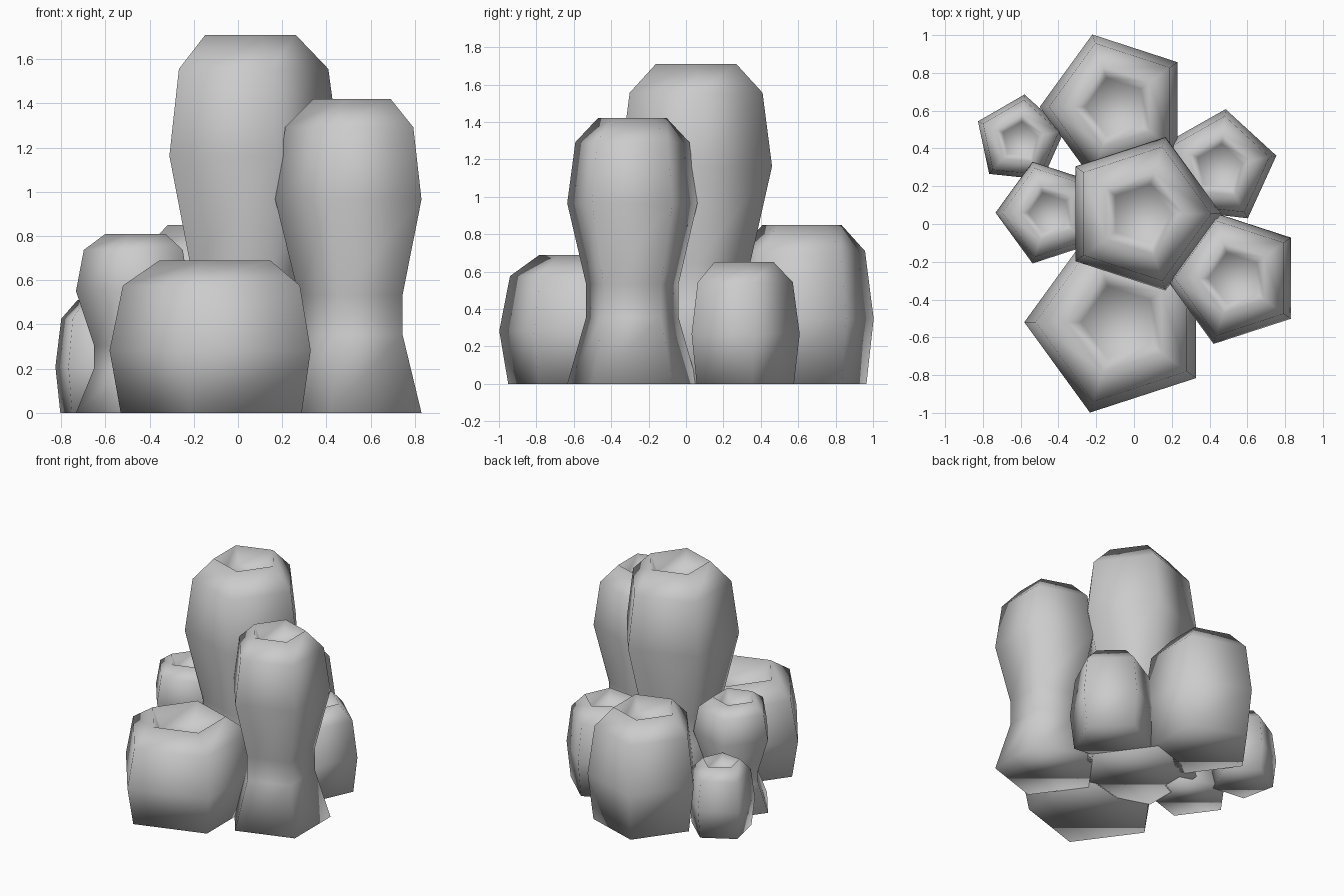
import bpy
import bmesh
from math import cos, sin, radians, tau

cube = bpy.data.objects.get("Cube")
if cube:
    bpy.data.objects.remove(cube, do_unlink=True)

grey = bpy.data.materials.new("stone grey")
grey.use_nodes = True
colour = (0.6, 0.6, 0.6, 1)
grey.diffuse_color = colour
grey.node_tree.nodes["Principled BSDF"].inputs["Base Color"].default_value = colour

SIDES = 5
# Outer profiles: (radius fraction, height fraction)
BARREL = [(0.9, 0), (1, 0.41), (0.88, 0.835), (0.55, 1)]
WAISTED = [(1, 0), (0.71, 0.25), (0.71, 0.375), (1, 0.68), (0.875, 0.91), (0.53, 1)]


def tube(name, x, y, radius, height, angle, profile):
    """Five-sided closed tube with a sunken mouth."""
    rings = [(r * radius, z * height) for r, z in profile]
    # Sunken floor of the mouth
    rings.append((rings[-1][0] * 0.73, height - 0.28 * radius))
    bm = bmesh.new()
    loops = []
    for r, z in rings:
        turns = [radians(angle) + tau * i / SIDES for i in range(SIDES)]
        loops.append([bm.verts.new((r * cos(a), r * sin(a), z)) for a in turns])
    for low, high in zip(loops, loops[1:]):
        for i in range(SIDES):
            j = (i + 1) % SIDES
            bm.faces.new((low[i], low[j], high[j], high[i]))
    bm.faces.new(loops[0][::-1])
    bm.faces.new(loops[-1])
    for face in bm.faces:
        face.smooth = True
    mesh = bpy.data.meshes.new(name)
    bm.to_mesh(mesh)
    bm.free()
    mesh.materials.append(grey)
    obj = bpy.data.objects.new(name, mesh)
    obj.location = (x, y, 0)
    bpy.context.collection.objects.link(obj)


# Tall waisted tubes
tube("center_tube", 0.035, 0.054, 0.427, 1.71, 0, WAISTED)
tube("left_front_tube", 0.534, -0.287, 0.366, 1.42, 180, WAISTED)
tube("right_tube", -0.45, 0.06, 0.283, 0.81, 180, WAISTED)

# Short barrel tubes
tube("front_tube", -0.078, -0.52, 0.503, 0.69, 180, BARREL)
tube("back_tube", -0.096, 0.62, 0.403, 0.85, 180, BARREL)
tube("left_back_tube", 0.45, 0.30, 0.31, 0.65, 11.5, BARREL)
tube("right_back_tube", -0.605, 0.445, 0.242, 0.51, 12, BARREL)
